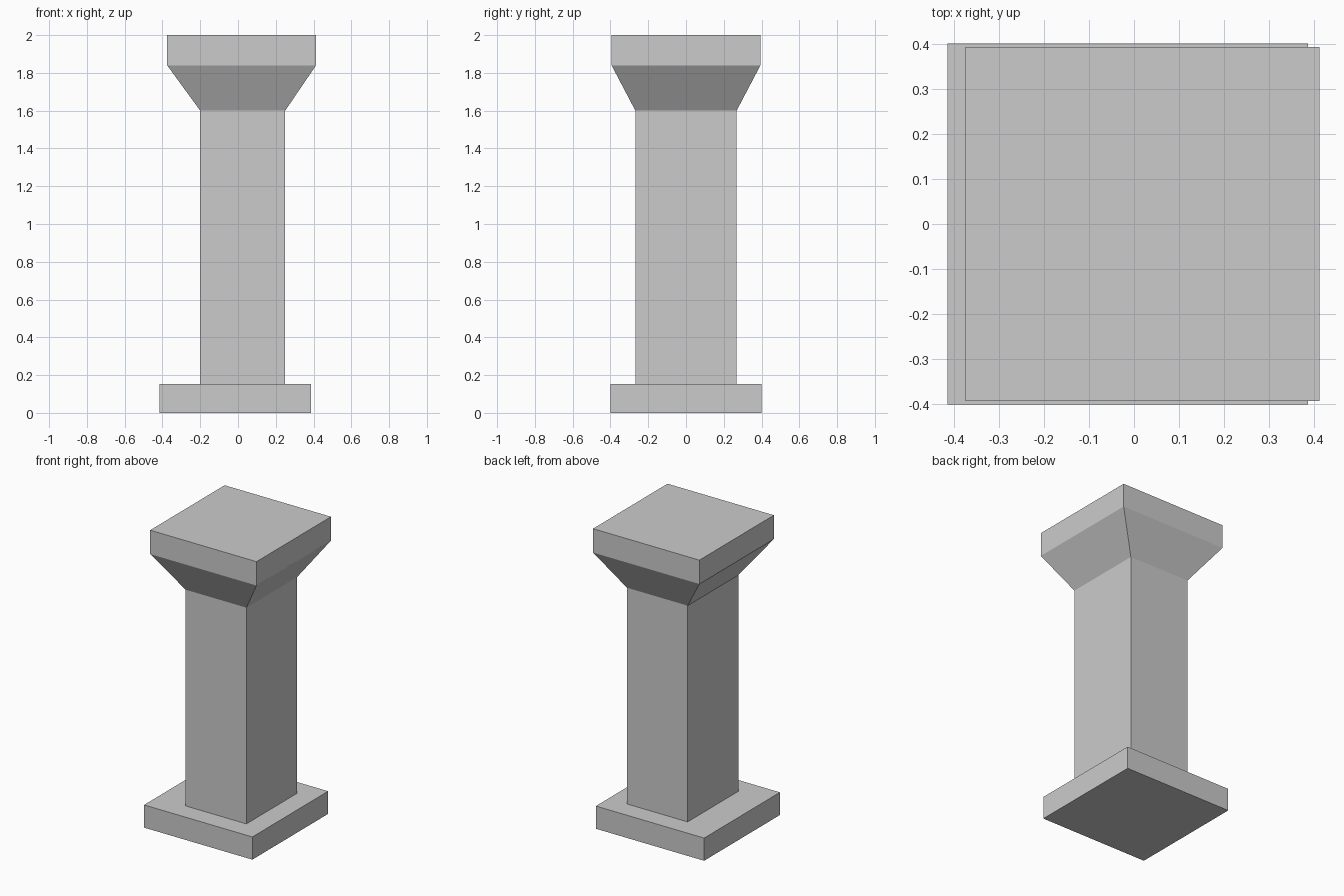
import bpy, bmesh

if "Cube" in bpy.data.objects:
    bpy.data.objects.remove(bpy.data.objects["Cube"])


def stack(name, sections):
    """Closed solid lofted through rectangles (x0, x1, half_depth, z)."""
    bm = bmesh.new()
    rings = [[bm.verts.new(p) for p in ((x0, -d, z), (x1, -d, z), (x1, d, z), (x0, d, z))]
             for x0, x1, d, z in sections]
    bm.faces.new(rings[0][::-1])
    bm.faces.new(rings[-1])
    for low, high in zip(rings, rings[1:]):
        for i in range(4):
            j = (i + 1) % 4
            bm.faces.new((low[i], low[j], high[j], high[i]))
    mesh = bpy.data.meshes.new(name)
    bm.to_mesh(mesh)
    bm.free()
    obj = bpy.data.objects.new(name, mesh)
    bpy.context.collection.objects.link(obj)
    return obj


# Square foot slab
stack("base", [(-0.415, 0.387, 0.401, 0), (-0.415, 0.387, 0.401, 0.152)])

# Shaft flaring out into the top slab, offset slightly to the right of the base
stack("shaft_and_capital", [
    (-0.2, 0.25, 0.268, 0.152),
    (-0.2, 0.25, 0.268, 1.6),
    (-0.375, 0.413, 0.394, 1.84),
    (-0.375, 0.413, 0.394, 2.0),
])
